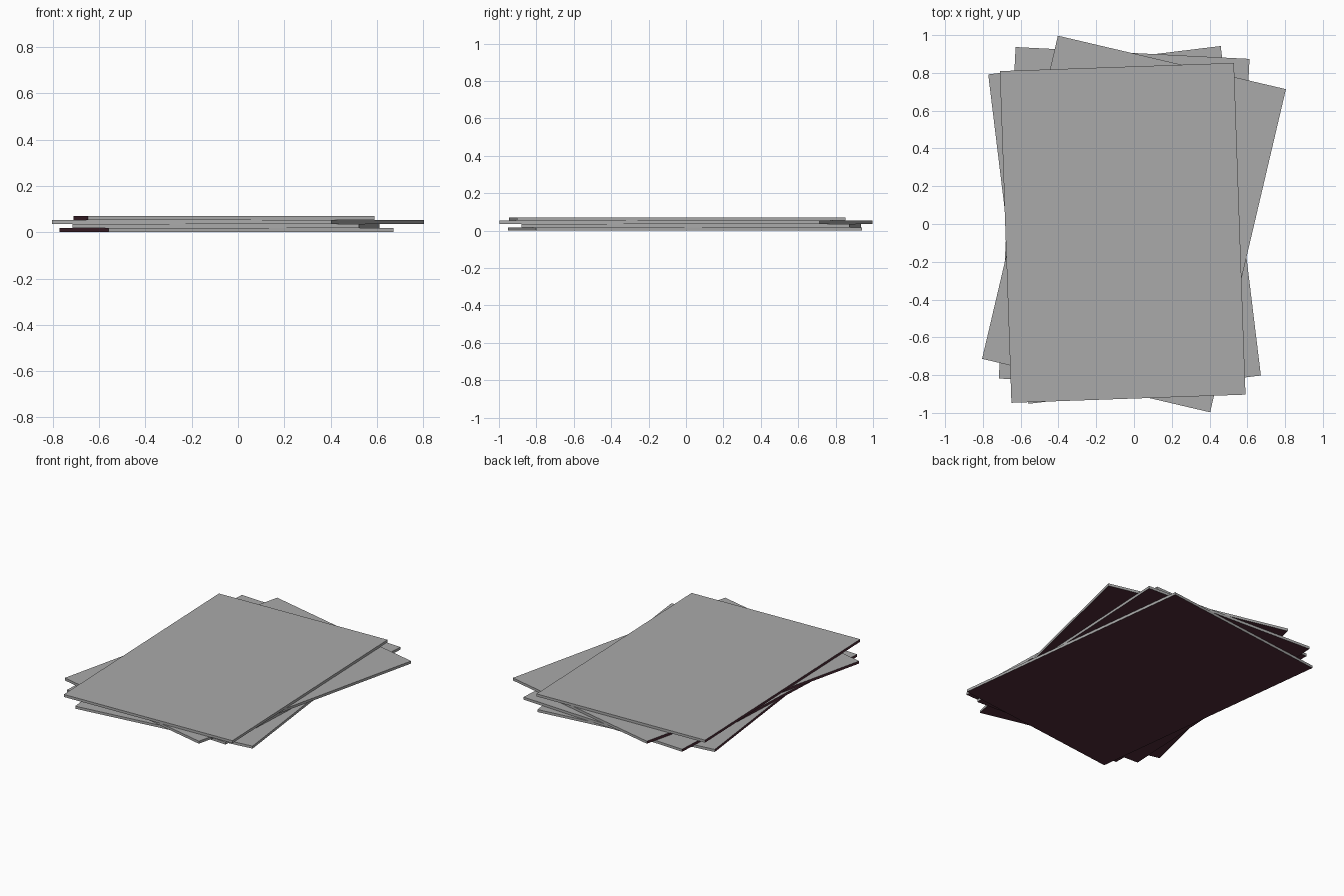
import bpy, bmesh, math
from mathutils import Matrix

if "Cube" in bpy.data.objects:
    bpy.data.objects.remove(bpy.data.objects["Cube"])

W, H, T, PITCH = 1.24, 1.757, 0.0172, 0.0179

maroon = bpy.data.materials.new("maroon_back")
maroon.diffuse_color = (0.08, 0.025, 0.04, 1)
maroon.use_nodes = True
maroon.node_tree.nodes["Principled BSDF"].inputs["Base Color"].default_value = maroon.diffuse_color
grey = bpy.data.materials.new("grey_face")
grey.diffuse_color = (0.4, 0.4, 0.4, 1)
grey.use_nodes = True
grey.node_tree.nodes["Principled BSDF"].inputs["Base Color"].default_value = grey.diffuse_color


def card(name, x, y, level, degrees):
    """Thin flat card: grey face and edges, maroon underside and left edge."""
    bm = bmesh.new()
    bmesh.ops.create_cube(bm, size=1, matrix=Matrix.Diagonal((W, H, T, 1)))
    for f in bm.faces:
        f.normal_update()
        f.material_index = 1 if f.normal.z < -0.5 or f.normal.x < -0.5 else 0
    mesh = bpy.data.meshes.new(name)
    bm.to_mesh(mesh)
    bm.free()
    mesh.materials.append(grey)
    mesh.materials.append(maroon)
    ob = bpy.data.objects.new(name, mesh)
    ob.location = (x, y, T / 2 + level * PITCH)
    ob.rotation_euler.z = math.radians(degrees)
    bpy.context.collection.objects.link(ob)


# Loose stack, bottom to top
stack = [
    ("bottom_card", -0.05, -0.005, 6.95),
    ("second_card", -0.052, 0.028, -2.9),
    ("third_card", 0.0, 0.0, -13.2),
    ("top_card", -0.06, -0.047, 2.0),
]
for i, (name, x, y, a) in enumerate(stack):
    card(name, x, y, i, a)
